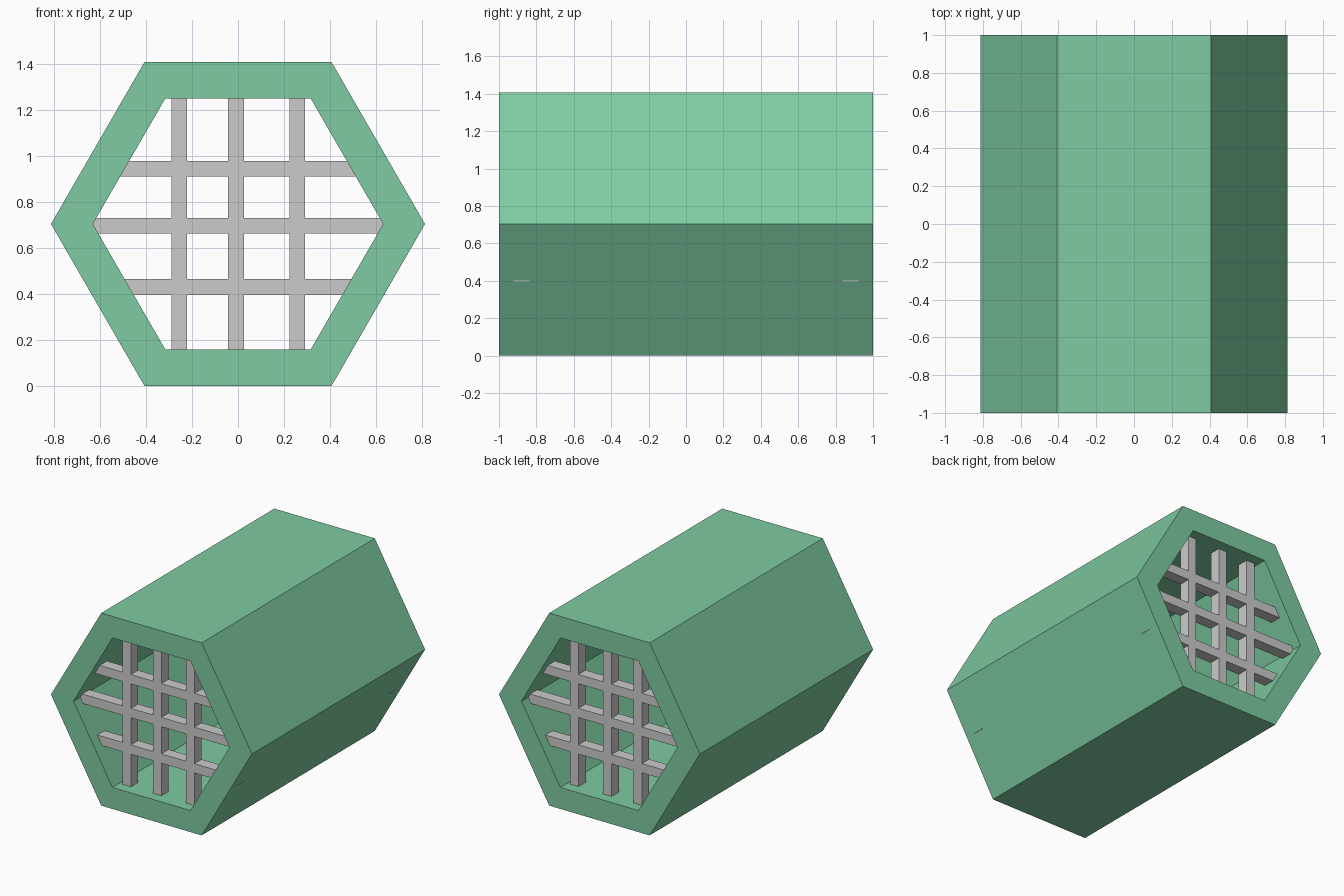
import bpy, bmesh, math

if "Cube" in bpy.data.objects:
    bpy.data.objects.remove(bpy.data.objects["Cube"])

green = bpy.data.materials.new("green")
green.diffuse_color = (0.21, 0.60, 0.36, 1)
green.use_nodes = True
green.node_tree.nodes["Principled BSDF"].inputs["Base Color"].default_value = green.diffuse_color

R_OUT, R_IN, HALF_LEN = 0.813, 0.631, 1.0
MID_Z = R_OUT * math.sqrt(3) / 2


def finish(name, bm):
    bmesh.ops.recalc_face_normals(bm, faces=bm.faces)
    mesh = bpy.data.meshes.new(name)
    bm.to_mesh(mesh)
    bm.free()
    obj = bpy.data.objects.new(name, mesh)
    bpy.context.collection.objects.link(obj)
    return obj


def hex_ring(bm, radius, y):
    return [bm.verts.new((radius * math.cos(i * math.pi / 3), y,
                          MID_Z + radius * math.sin(i * math.pi / 3)))
            for i in range(6)]


# Hollow hexagonal tube: outer front, outer back, inner back, inner front
bm = bmesh.new()
rings = [hex_ring(bm, r, y) for r, y in
         ((R_OUT, -HALF_LEN), (R_OUT, HALF_LEN), (R_IN, HALF_LEN), (R_IN, -HALF_LEN))]
for k in range(4):
    a, b = rings[k], rings[(k + 1) % 4]
    for i in range(6):
        j = (i + 1) % 6
        bm.faces.new((a[i], a[j], b[j], b[i]))
tube = finish("hexagonal_tube", bm)
tube.data.materials.append(green)


def bar(name, lo, hi):
    bm = bmesh.new()
    bmesh.ops.create_cube(bm, size=1)
    for v in bm.verts:
        v.co = [(l + h) / 2 + c * (h - l) for l, h, c in zip(lo, hi, v.co)]
    return finish(name, bm)


# Grey grilles just inside both open ends
for end, yc in (("front", -0.88), ("back", 0.88)):
    y0, y1 = yc - 0.042, yc + 0.042
    for i, x in enumerate((-0.255, -0.009, 0.258)):
        bar(f"{end}_upright_bar_{i + 1}", (x - 0.034, y0, 0.07), (x + 0.034, y1, 1.34))
    for i, z in enumerate((0.43, 0.697, 0.944)):
        bar(f"{end}_cross_bar_{i + 1}", (-0.63, y0, z - 0.034), (0.638, y1, z + 0.034))
